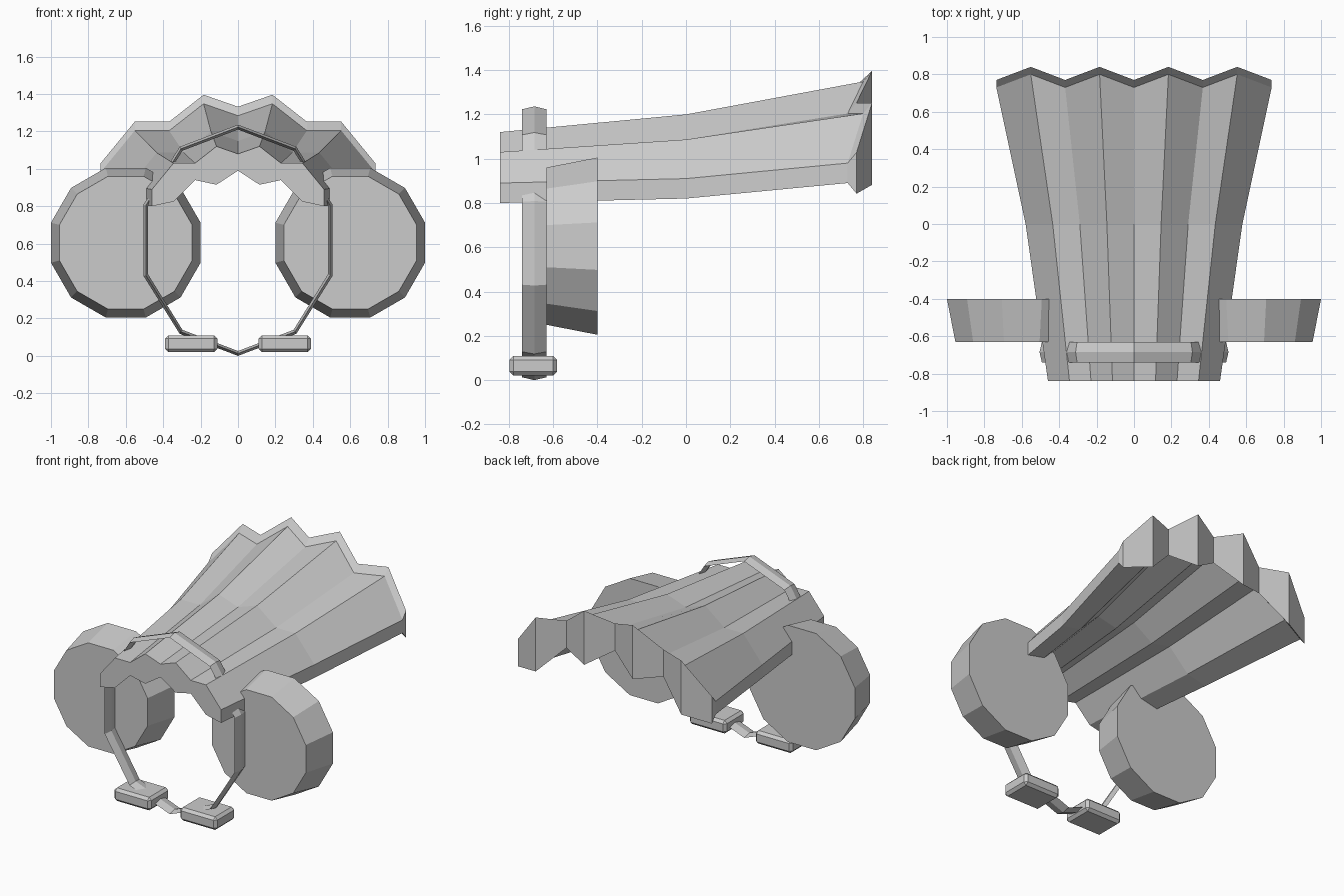
import bpy, bmesh, math

if "Cube" in bpy.data.objects:
    bpy.data.objects.remove(bpy.data.objects["Cube"])


def make(name, verts, faces):
    me = bpy.data.meshes.new(name)
    bm = bmesh.new()
    vs = [bm.verts.new(v) for v in verts]
    for f in faces:
        bm.faces.new([vs[i] for i in f])
    bmesh.ops.recalc_face_normals(bm, faces=bm.faces)
    bm.to_mesh(me)
    bm.free()
    ob = bpy.data.objects.new(name, me)
    bpy.context.collection.objects.link(ob)
    return ob


def loft(name, rings):
    """Join closed rings of points and cap both ends."""
    n = len(rings[0])
    verts = [p for r in rings for p in r]
    faces = [(a * n + i, a * n + (i + 1) % n, (a + 1) * n + (i + 1) % n, (a + 1) * n + i)
             for a in range(len(rings) - 1) for i in range(n)]
    # caps as quads between upper and lower outlines
    for base in (0, (len(rings) - 1) * n):
        if name == "pleated_fan":
            faces += [(base + i, base + i + 1, base + n - 2 - i, base + n - 1 - i) for i in range(n // 2 - 1)]
        else:
            faces.append(tuple(range(base, base + n)))
    return make(name, verts, faces)


# Pleated fan: half profile (x, height above edge, pleat depth below)
HALF = [(0, .19, 0), (.115, .23, .115), (.23, .14, 0), (.345, .14, .115), (.46, 0, 0)]
PROFILE = [(-x, h, d) for x, h, d in HALF[:0:-1]] + HALF


def fan_ring(y, edge_z, s, lip=0.0, zig=0.0):
    top, low = [], []
    for x, h, d in PROFILE:
        yy = y + (zig if d else 0)
        top.append((x * s, yy, edge_z + h * s + lip))
        low.append((x * s, yy, edge_z + h * s - .09 - d * s - lip))
    return top + low[::-1]


loft("pleated_fan", [
    fan_ring(-.84, .89, 1.0),
    fan_ring(0, .91, 1.26),
    fan_ring(.73, .98, 1.6, 0, .07),
    fan_ring(.77, .98, 1.6, .048, .07),
])

# Side discs: twelve-sided, tapering to the front
for sx, side in ((-1, "left"), (1, "right")):
    rings = []
    for y, apothem in ((-.63, .355), (-.40, .4)):
        r = apothem / math.cos(math.pi / 12)
        rings.append([(sx * .6 + r * math.cos(math.radians(15 + 30 * i)), y,
                       .605 + r * math.sin(math.radians(15 + 30 * i))) for i in range(12)])
    loft(side + "_disc", rings)

    # Bottom pads with chamfered edges
    bpy.ops.mesh.primitive_cube_add(size=1, location=(sx * .25, -.69, .065))
    pad = bpy.context.object
    pad.name = side + "_pad"
    pad.scale = (.28, .215, .09)
    bpy.ops.object.transform_apply(location=False, rotation=False, scale=True)
    bev = pad.modifiers.new("chamfer", 'BEVEL')
    bev.width = .018
    bev.segments = 1

# Head band: ten-sided oval hoop with a diamond section
N = 10
verts, faces = [], []
for i in range(N):
    a = 2 * math.pi * i / N
    for dr, dy in ((.013, 0), (0, .055), (-.013, 0), (0, -.055)):
        verts.append(((.518 + dr) * math.sin(a), -.685 + dy, .618 + (.605 + dr) * math.cos(a)))
    for j in range(4):
        k = (i + 1) % N
        faces.append((i * 4 + j, i * 4 + (j + 1) % 4, k * 4 + (j + 1) % 4, k * 4 + j))
make("head_band", verts, faces)
